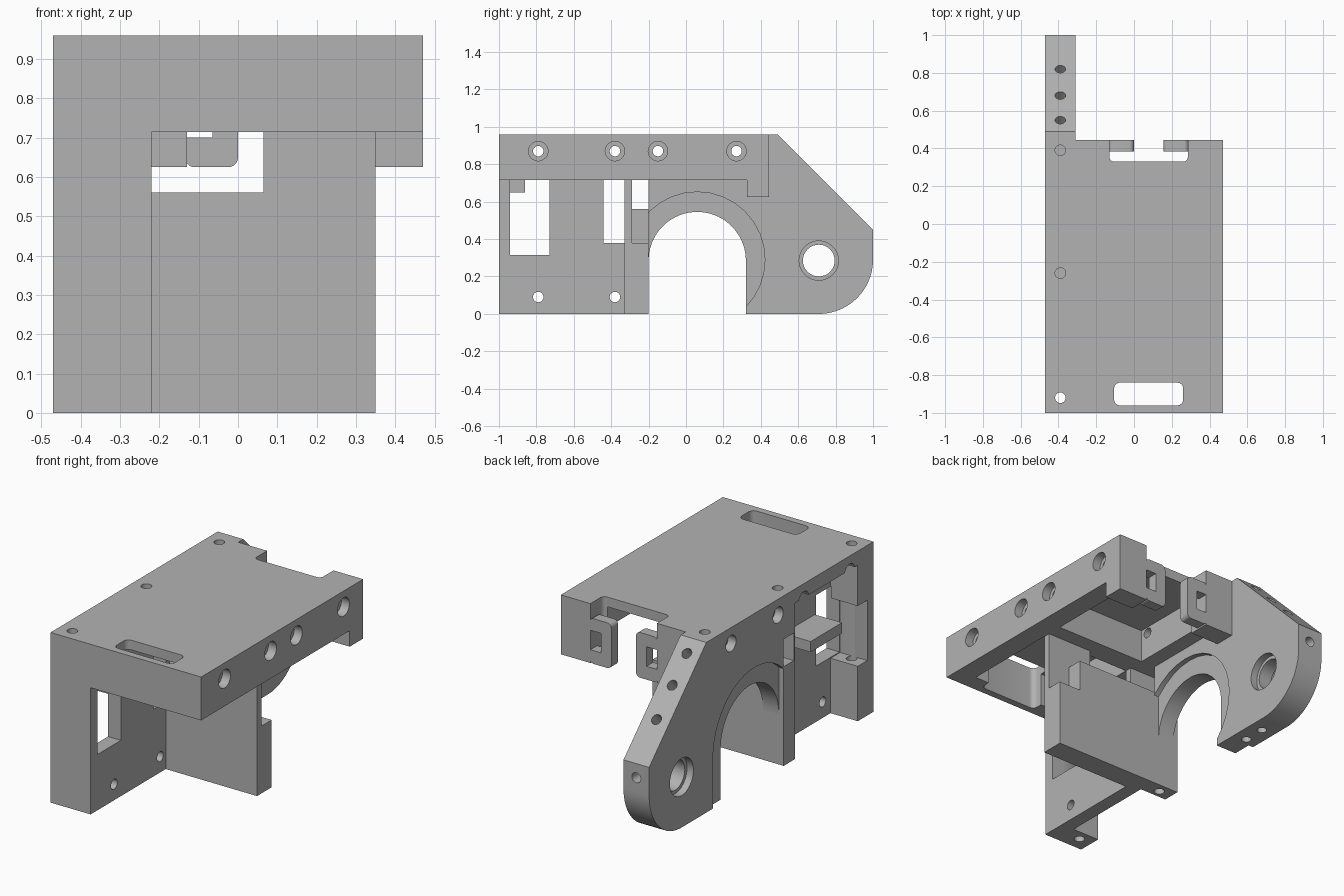
import bpy, bmesh, math
from mathutils import Vector

cube = bpy.data.objects.get("Cube")
if cube:
    bpy.data.objects.remove(cube, do_unlink=True)

grey = bpy.data.materials.new("plain_grey")
grey.use_nodes = True
grey.diffuse_color = (0.45, 0.45, 0.45, 1)
grey.node_tree.nodes["Principled BSDF"].inputs["Base Color"].default_value = grey.diffuse_color


def prism(name, axis, pts, lo, hi):
    """Extrude a 2D profile along an axis from lo to hi."""
    place = {"x": lambda a, b, h: (h, a, b),
             "y": lambda a, b, h: (a, h, b),
             "z": lambda a, b, h: (a, b, h)}[axis]
    bm = bmesh.new()
    face = bm.faces.new([bm.verts.new(place(a, b, lo)) for a, b in pts])
    res = bmesh.ops.extrude_face_region(bm, geom=[face])
    moved = [v for v in res["geom"] if isinstance(v, bmesh.types.BMVert)]
    bmesh.ops.translate(bm, verts=moved, vec=Vector(place(0, 0, hi - lo)))
    bmesh.ops.recalc_face_normals(bm, faces=bm.faces)
    me = bpy.data.meshes.new(name)
    bm.to_mesh(me)
    bm.free()
    me.materials.append(grey)
    ob = bpy.data.objects.new(name, me)
    bpy.context.scene.collection.objects.link(ob)
    return ob


def arc(cx, cy, r, a0, a1, n=24):
    return [(cx + r * math.cos(math.radians(a0 + (a1 - a0) * i / n)),
             cy + r * math.sin(math.radians(a0 + (a1 - a0) * i / n))) for i in range(n + 1)]


def box(name, x0, x1, y0, y1, z0, z1):
    return prism(name, "z", [(x0, y0), (x1, y0), (x1, y1), (x0, y1)], z0, z1)


def rod(axis, a, b, r, lo, hi):
    return prism("cutter", axis, arc(a, b, r, 0, 360, 32)[:-1], lo, hi)


def rounded(x0, x1, y0, y1, r):
    return (arc(x1 - r, y1 - r, r, 0, 90, 6) + arc(x0 + r, y1 - r, r, 90, 180, 6)
            + arc(x0 + r, y0 + r, r, 180, 270, 6) + arc(x1 - r, y0 + r, r, 270, 360, 6))


def cut(ob, *cutters):
    """Subtract each cutter, then remove it."""
    bpy.context.view_layer.objects.active = ob
    for c in cutters:
        c.hide_render = True
        m = ob.modifiers.new("cut", "BOOLEAN")
        m.operation, m.solver, m.object = "DIFFERENCE", "EXACT", c
        bpy.ops.object.modifier_apply(modifier=m.name)
        bpy.data.objects.remove(c, do_unlink=True)


def cbox(*d):
    return box("cutter", *d)


X0, X1, IN, RIM = -0.47, 0.47, -0.22, 0.35   # outer sides, inner wall, rim
HX = -0.39                                   # line of the vertical screw holes
SCREWS = (-0.79, -0.38, -0.15, 0.27)


def screw_cuts(ob):
    for y in SCREWS:
        cut(ob, rod("x", y, 0.87, 0.028, -0.6, 0.6),
            rod("x", y, 0.87, 0.052, X1 - 0.05, 0.6),
            rod("x", y, 0.87, 0.045, -0.6, X0 + 0.05))


# Top slab with hollow underside, front slot and rear notch
slab = box("top_slab", X0, X1, -1, 0.445, 0.715, 0.96)
cut(slab,
    cbox(IN, RIM, -0.9, -0.33, 0.6, 0.905),
    cbox(IN, RIM, -0.2, 0.33, 0.6, 0.905),
    prism("cutter", "z", rounded(-0.105, 0.26, -0.96, -0.84, 0.03), 0.6, 1.1),
    prism("cutter", "z", rounded(-0.13, 0.285, 0.33, 0.6, 0.025), 0.6, 1.1),
    cbox(-0.6, -0.3, -0.86, -0.3, 0.6, 0.88))
screw_cuts(slab)
cut(slab, *[rod("z", HX, y, 0.028, lo, 1.1)
            for y, lo in ((-0.92, 0.5), (-0.26, 0.82), (0.39, 0.82))])

# Side wall recessed from outside, with windows and bolt holes
wall = box("side_wall", X0, IN, -1, -0.2, 0, 0.715)
cut(wall,
    cbox(-0.6, -0.3, -0.86, -0.3, -0.1, 0.8),
    cbox(-0.6, -0.3, -0.945, -0.85, 0.31, 0.65),
    cbox(-0.6, 0, -0.94, -0.73, 0.315, 0.65),
    cbox(-0.6, 0, -0.86, -0.73, 0.6, 0.8),
    cbox(-0.305, 0, -0.94, -0.85, 0.6, 0.8),
    cbox(-0.6, 0, -0.44, -0.33, 0.38, 0.8),
    cbox(-0.6, 0, -0.29, -0.1, 0.56, 0.8),
    rod("x", -0.79, 0.09, 0.028, -0.6, 0),
    rod("x", -0.38, 0.09, 0.028, -0.6, 0),
    rod("z", HX, -0.92, 0.028, -0.1, 0.8),
    rod("z", HX, -0.255, 0.028, -0.1, 0.12))

# Ledge on the outside of the side wall
box("wall_ledge", X0, -0.29, -0.72, -0.44, 0.55, 0.61)

# Cross wall with stepped upper edge
cross = box("cross_wall", IN, RIM, -0.33, -0.2, 0, 0.72)
cut(cross,
    cbox(-0.4, 0.065, -0.5, 0, 0.56, 0.715),
    cbox(-0.4, 0.5, -0.29, 0, 0.56, 0.715),
    cbox(0.21, 0.5, -0.29, 0, 0.38, 0.715))

# Rear arm with arch, pivot hole and sloping top
arm = prism("rear_arm", "x",
            [(-0.2, 0), (0.32, 0)] + arc(0.71, 0.29, 0.29, 270, 360)
            + [(1, 0.45), (0.49, 0.96), (-0.2, 0.96)], X0, -0.31)


def arch(r):
    return [(0.06 + r, -0.1)] + arc(0.06, 0.285, r, 0, 180, 36) + [(0.06 - r, -0.1)]


cut(arm,
    prism("cutter", "x", arch(0.26), -0.6, 0),
    prism("cutter", "x", arch(0.37), -0.6, X0 + 0.03),
    rod("x", 0.06, 0.29, 0.362, -0.34, 0),
    rod("x", 0.71, 0.285, 0.085, -0.6, 0),
    rod("x", 0.71, 0.285, 0.105, -0.35, 0),
    rod("x", 0.71, 0.285, 0.105, -0.6, X0 + 0.04),
    rod("y", HX, 0.37, 0.028, 0.9, 1.1),
    rod("z", HX, 0.47, 0.026, -0.1, 0.1),
    rod("z", HX, 0.6, 0.026, -0.1, 0.1),
    rod("z", HX, 0.39, 0.028, 0.82, 1.1))
screw_cuts(arm)

# Screw holes square to the slope
for y in (0.55, 0.68, 0.82):
    c = rod("z", 0, 0, 0.028, -0.1, 0.1)
    c.location = (HX, y, 1.45 - y)
    c.rotation_euler = (math.radians(-45), 0, 0)
    bpy.context.view_layer.update()
    cut(arm, c)

# Rear legs below the slab, and clip tabs with square holes
box("left_rear_leg", 0.285, X1, 0.325, 0.445, 0.625, 0.72)
box("right_rear_leg", -0.32, -0.13, 0.325, 0.445, 0.625, 0.72)
for name, x0, x1, h0 in (("left_clip_tab", 0.155, 0.29, 0.22),
                         ("right_clip_tab", -0.135, 0.0, -0.13)):
    tab = prism(name, "y", rounded(x0, x1, 0.625, 0.88, 0.025), 0.385, 0.445)
    cut(tab, cbox(h0, h0 + 0.065, 0.3, 0.5, 0.70, 0.81))

# Smooth round holes and arcs, keep edges sharp
bpy.ops.object.select_all(action="DESELECT")
for ob in bpy.context.scene.objects:
    if ob.type == "MESH":
        ob.select_set(True)
        bpy.context.view_layer.objects.active = ob
bpy.ops.object.shade_smooth_by_angle(angle=math.radians(30))
